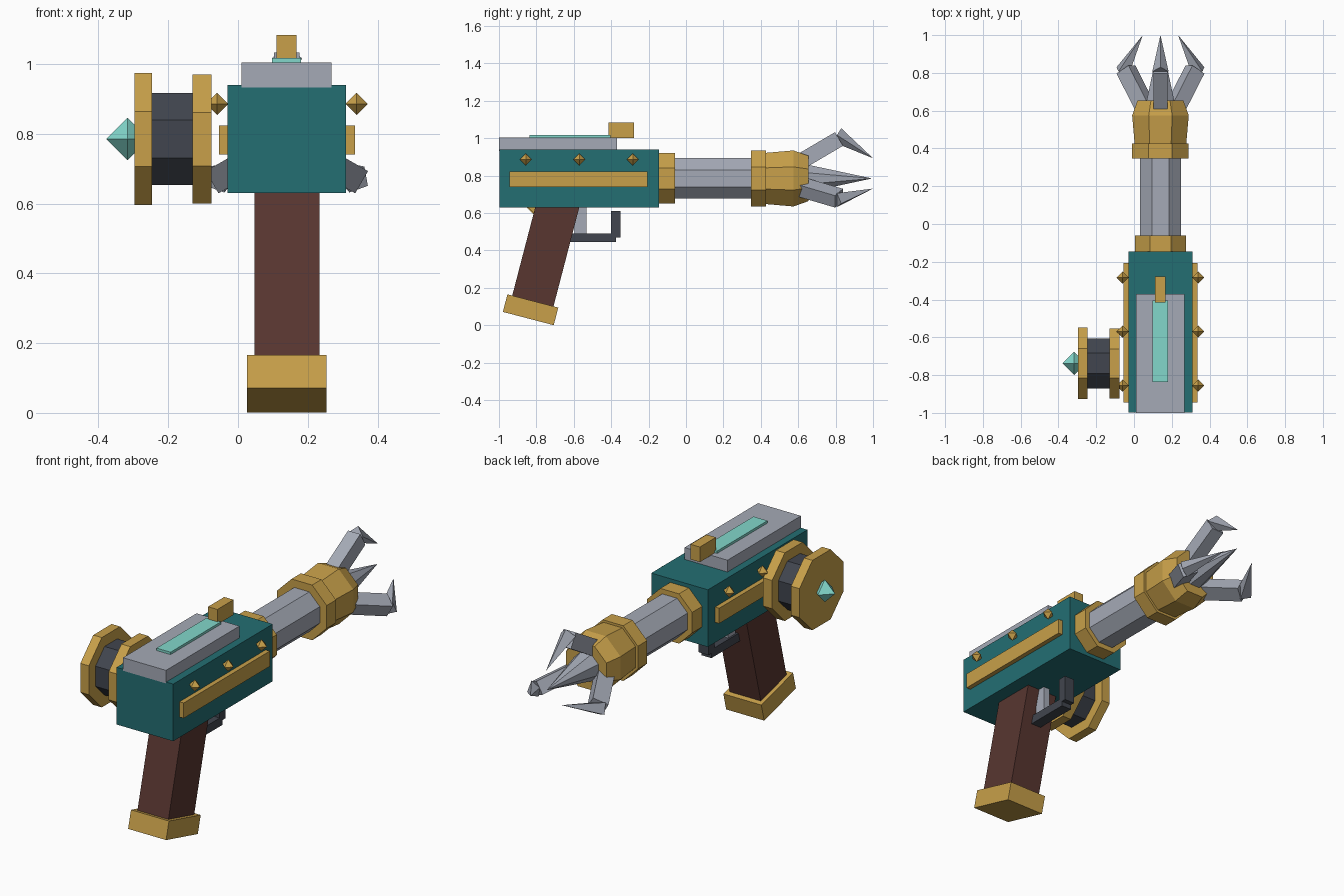
import bpy, bmesh, math
from mathutils import Matrix, Vector

cube = bpy.data.objects.get("Cube")
if cube:
    bpy.data.objects.remove(cube, do_unlink=True)

CX, CZ = 0.14, 0.785            # barrel axis
FLAT = math.pi / 8              # turns an octagon flat side up


def material(name, r, g, b):
    m = bpy.data.materials.new(name)
    m.use_nodes = True
    m.diffuse_color = (r, g, b, 1)
    m.node_tree.nodes["Principled BSDF"].inputs["Base Color"].default_value = (r, g, b, 1)
    return m


teal = material("teal_paint", 0.017, 0.156, 0.171)
gold = material("brass", 0.578, 0.352, 0.068)
steel = material("light_steel", 0.376, 0.402, 0.468)
dark = material("dark_iron", 0.053, 0.060, 0.077)
brown = material("brown_grip", 0.098, 0.037, 0.030)
cyan = material("cyan_crystal", 0.223, 0.679, 0.597)


def finish(bm, name, mat, matrix=None):
    if matrix:
        bm.transform(matrix)
    bmesh.ops.recalc_face_normals(bm, faces=bm.faces)
    me = bpy.data.meshes.new(name)
    bm.to_mesh(me)
    bm.free()
    me.materials.append(mat)
    ob = bpy.data.objects.new(name, me)
    bpy.context.collection.objects.link(ob)
    return ob


def box(name, mat, centre, size, tilt=0.0):
    """Box tilted about the x axis."""
    bm = bmesh.new()
    bmesh.ops.create_cube(bm, size=1)
    finish(bm, name, mat, Matrix.Translation(centre) @ Matrix.Rotation(tilt, 4, "X")
           @ Matrix.Diagonal((*size, 1)))


def span(name, mat, xs, ys, zs):
    """Box given by its limits on each axis."""
    pairs = (xs, ys, zs)
    box(name, mat, [(a + b) / 2 for a, b in pairs], [b - a for a, b in pairs])


def loft(name, mat, stations, sides=8, phase=FLAT, stretch=1.0, matrix=None):
    """Faceted solid through (point, radius) stations on a straight axis."""
    pts = [(Vector(p), r) for p, r in stations]
    q = (pts[-1][0] - pts[0][0]).to_track_quat("Z", "Y")
    bm = bmesh.new()
    rings = []
    for p, r in pts:
        if r == 0:
            rings.append([bm.verts.new(p)] * sides)
            continue
        angles = [phase + math.tau * i / sides for i in range(sides)]
        rings.append([bm.verts.new(p + q @ Vector((r * math.cos(a), r * stretch * math.sin(a), 0)))
                      for a in angles])
    for lower, upper in zip(rings, rings[1:]):
        for i in range(sides):
            j = (i + 1) % sides
            bm.faces.new(list(dict.fromkeys((lower[i], lower[j], upper[j], upper[i]))))
    for (p, r), ring in ((pts[0], rings[0]), (pts[-1], rings[-1])):
        if r:
            bm.faces.new(ring)
    return finish(bm, name, mat, matrix)


def along_y(name, mat, *stations):
    return loft(name, mat, [((CX, y, CZ), r) for y, r in stations])


def octahedron(name, mat, centre, r):
    x, y, z = centre
    loft(name, mat, [((x - r, y, z), 0), (centre, r), ((x + r, y, z), 0)], 4, 0)


# Body, top plate, glowing strip and sight
span("body", teal, (-0.03, 0.31), (-0.998, -0.145), (0.63, 0.94))
span("top_plate", steel, (0.01, 0.268), (-1.0, -0.37), (0.933, 1.004))
span("crystal_strip", cyan, (0.097, 0.181), (-0.837, -0.405), (0.99, 1.017))
span("sight", gold, (0.111, 0.167), (-0.415, -0.277), (1.002, 1.084))

# Side rails and studs
for side, label in ((-1, "right"), (1, "left")):
    box(label + "_rail", gold, (CX + side * 0.18, -0.575, 0.782), (0.03, 0.738, 0.083))
    for i in range(3):
        octahedron(f"{label}_stud_{i + 1}", gold,
                   (CX + side * 0.2, -0.856 + i * 0.286, 0.886), 0.032)

# Grip and its cap, leaning back
lean = Vector((0, math.sin(0.255), math.cos(0.255)))
foot = Vector((CX, -0.831, 0.083))
box("grip", brown, foot + lean * 0.31, (0.186, 0.228, 0.58), -0.255)
box("grip_cap", gold, foot, (0.228, 0.281, 0.097), -0.255)

# Trigger and guard
span("trigger", steel, (0.12, 0.16), (-0.595, -0.533), (0.485, 0.65))
span("guard_bottom", dark, (0.11, 0.17), (-0.64, -0.375), (0.444, 0.49))
span("guard_front", dark, (0.11, 0.17), (-0.4, -0.35), (0.47, 0.61))

# Barrel, collars and claw head
along_y("barrel", steel, (-0.15, 0.117), (0.4, 0.117))
along_y("rear_collar", gold, (-0.147, 0.146), (-0.06, 0.146))
along_y("front_collar", gold, (0.347, 0.162), (0.427, 0.162))
along_y("claw_head", gold, (0.425, 0.148), (0.575, 0.162), (0.655, 0.131))
loft("centre_spike", steel, [((CX, 0.64, CZ), 0.082), ((CX, 0.995, CZ), 0)])

# Three claws around the barrel axis
for i in range(3):
    turn = Matrix.Translation((CX, 0, CZ)) @ Matrix.Rotation(math.tau * i / 3, 4, "Y")
    loft(f"claw_arm_{i + 1}", steel, [((0, 0.57, 0.065), 0.052), ((0, 0.818, 0.211), 0.052)],
         4, math.pi / 4, 1.15, turn)
    loft(f"claw_tip_{i + 1}", steel, [((0, 0.807, 0.232), 0.043), ((0, 1.0, 0.108), 0)],
         4, 0, 1.0, turn)

# Side spool with crystal
for name, mat, x0, x1, r in (("spool_outer_ring", gold, -0.297, -0.246, 0.205),
                             ("spool_drum", dark, -0.25, -0.125, 0.143),
                             ("spool_inner_ring", gold, -0.13, -0.076, 0.2)):
    loft(name, mat, [((x0, -0.738, CZ), r), ((x1, -0.738, CZ), r)])
octahedron("spool_crystal", cyan, (-0.317, -0.738, CZ), 0.061)
